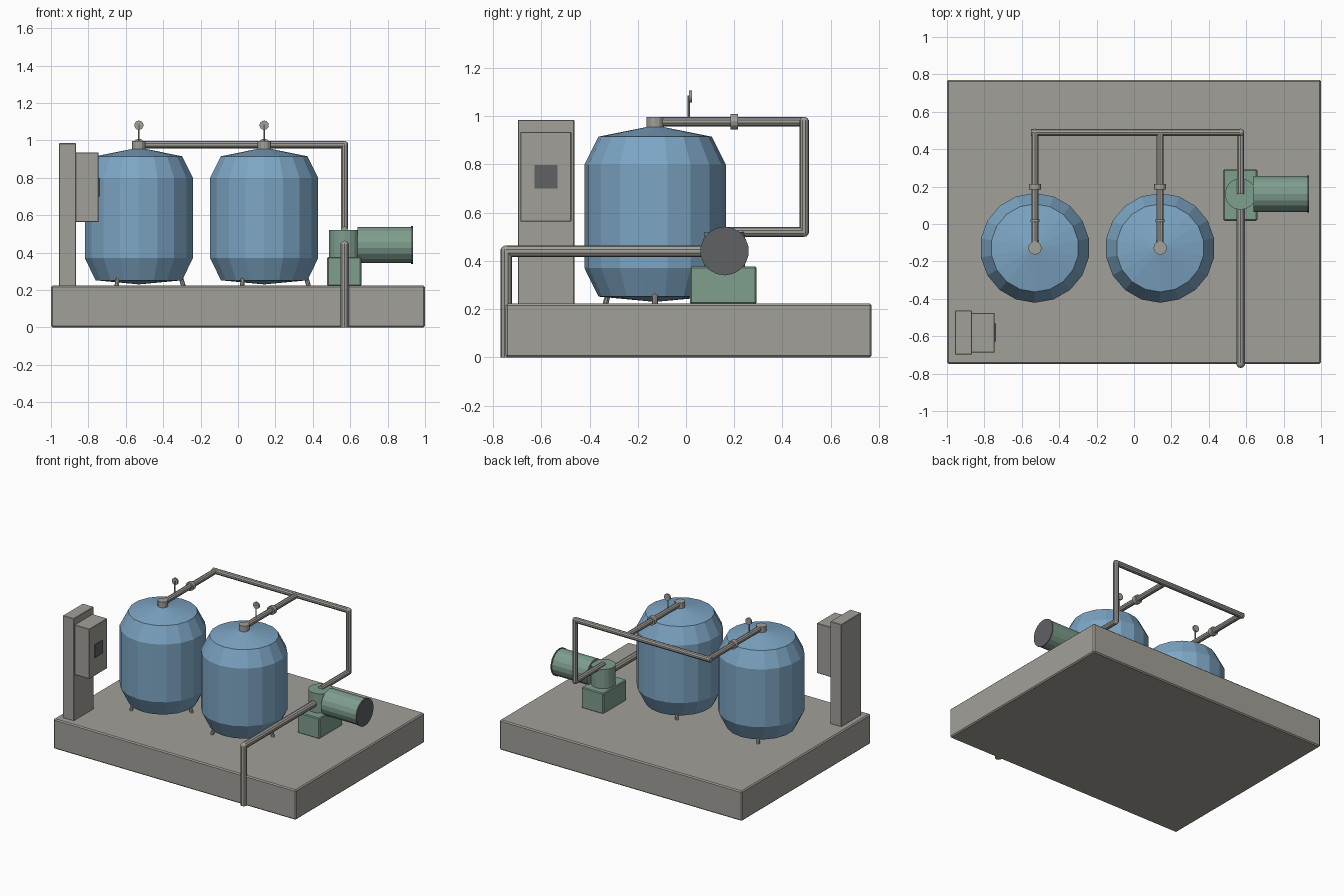
import bpy, bmesh, math
from mathutils import Vector, Matrix

if "Cube" in bpy.data.objects:
    bpy.data.objects.remove(bpy.data.objects["Cube"])


def material(name, rgb):
    m = bpy.data.materials.new(name)
    m.diffuse_color = (*rgb, 1)
    m.use_nodes = True
    m.node_tree.nodes["Principled BSDF"].inputs["Base Color"].default_value = m.diffuse_color
    return m


GREY = material("warm_grey", (0.36, 0.35, 0.32))
BLUE = material("tank_blue", (0.205, 0.38, 0.555))
GREEN = material("pump_green", (0.212, 0.342, 0.27))
DARK = material("dark_grey", (0.115, 0.12, 0.127))


def finish(bm, name, mat):
    bmesh.ops.recalc_face_normals(bm, faces=bm.faces)
    mesh = bpy.data.meshes.new(name)
    bm.to_mesh(mesh)
    bm.free()
    mesh.materials.append(mat)
    ob = bpy.data.objects.new(name, mesh)
    bpy.context.collection.objects.link(ob)
    return ob


def box(name, lo, hi, mat, bevel=0.0):
    lo, hi = Vector(lo), Vector(hi)
    bm = bmesh.new()
    bmesh.ops.create_cube(bm, size=1)
    bmesh.ops.scale(bm, vec=hi - lo, verts=bm.verts)
    bmesh.ops.translate(bm, vec=(lo + hi) / 2, verts=bm.verts)
    if bevel:
        bmesh.ops.bevel(bm, geom=bm.edges[:], offset=bevel, segments=1, affect='EDGES')
    return finish(bm, name, mat)


def add_rod(bm, a, b, r, sides):
    a, b = Vector(a), Vector(b)
    rot = (b - a).to_track_quat('Z', 'Y').to_matrix().to_4x4()
    bmesh.ops.create_cone(bm, cap_ends=True, segments=sides, radius1=r, radius2=r,
                          depth=(b - a).length, matrix=Matrix.Translation((a + b) / 2) @ rot)


def rod(name, a, b, r, mat, sides=18):
    bm = bmesh.new()
    add_rod(bm, a, b, r, sides)
    return finish(bm, name, mat)


def pipe(name, points, r, sides=10):
    # straight runs with rounded elbows at the inner points
    bm = bmesh.new()
    for a, b in zip(points, points[1:]):
        add_rod(bm, a, b, r, sides)
    for p in points[1:-1]:
        bmesh.ops.create_uvsphere(bm, u_segments=sides, v_segments=8, radius=r,
                                  matrix=Matrix.Translation(p))
    return finish(bm, name, GREY)


def lathe(name, profile, centre, mat, sides=18):
    bm = bmesh.new()
    rings = []
    for r, z in profile:
        if r == 0:
            rings.append([bm.verts.new((*centre, z))] * sides)
            continue
        angles = [math.pi / 2 + 2 * math.pi * i / sides for i in range(sides)]
        rings.append([bm.verts.new((centre[0] + r * math.cos(t),
                                    centre[1] + r * math.sin(t), z)) for t in angles])
    for low, high in zip(rings, rings[1:]):
        for i in range(sides):
            j = (i + 1) % sides
            quad = [low[i], low[j], high[j], high[i]]
            bm.faces.new(list(dict.fromkeys(quad)))
    return finish(bm, name, mat)


# Base slab
TOP = 0.223
box("base_slab", (-1, -0.748, 0), (1, 0.77, TOP), GREY, 0.008)

# Filter tanks with legs, top cap, outlet pipe, flange and gauge
TY, PZ, BACK = -0.128, 0.977, 0.49
TANK = [(0, 0.23), (0.235, 0.252), (0.293, 0.37), (0.293, 0.80), (0.235, 0.915), (0, 0.962)]
for side, x in (("left", -0.53), ("right", 0.14)):
    lathe(side + "_tank", TANK, (x, TY), BLUE)
    for k in range(3):
        c, s = math.cos(k * math.tau / 3), math.sin(k * math.tau / 3)
        rod(f"{side}_tank_leg_{k + 1}", (x + 0.238 * c, TY + 0.238 * s, TOP - 0.003),
            (x + 0.218 * c, TY + 0.218 * s, 0.29), 0.012, GREY, 8)
    rod(side + "_tank_cap", (x, TY, 0.945), (x, TY, 0.997), 0.036, GREY, 12)
    pipe(side + "_outlet_pipe", [(x, TY, PZ), (x, BACK, PZ)], 0.02)
    rod(side + "_pipe_flange", (x, 0.185, PZ), (x, 0.215, PZ), 0.032, GREY, 12)
    rod(side + "_gauge_stem", (x, 0.012, PZ), (x, 0.012, 1.085), 0.005, GREY, 6)
    rod(side + "_gauge_dial", (x, 0.012, 1.081), (x, 0.024, 1.081), 0.025, GREY, 14)

# Manifold running behind the tanks and down to the pump
PX, PY = 0.57, 0.16
pipe("manifold_pipe", [(-0.55, BACK, PZ), (-0.53, BACK, PZ), (PX, BACK, PZ),
                       (PX, BACK, 0.52), (PX, PY, 0.52)], 0.02)

# Inlet pipe over the front edge
pipe("inlet_pipe", [(PX, PY, 0.44), (PX, -0.746, 0.44), (PX, -0.746, 0)], 0.024)

# Pump and motor
box("pump_base", (0.477, 0.017, TOP - 0.002), (0.659, 0.293, 0.376), GREEN, 0.006)
rod("pump_housing", (PX, PY, 0.37), (PX, PY, 0.52), 0.084, GREEN, 18)
rod("pump_motor", (0.64, PY, 0.441), (0.928, PY, 0.441), 0.097, GREEN, 18)
rod("motor_end_cap", (0.926, PY, 0.441), (0.935, PY, 0.441), 0.101, DARK, 18)

# Control panel
box("panel_post", (-0.957, -0.697, TOP - 0.002), (-0.866, -0.463, 0.985), GREY, 0.003)
box("panel_box", (-0.868, -0.687, 0.563), (-0.745, -0.475, 0.935), GREY, 0.003)
box("panel_screen", (-0.746, -0.628, 0.7), (-0.739, -0.533, 0.798), DARK)
